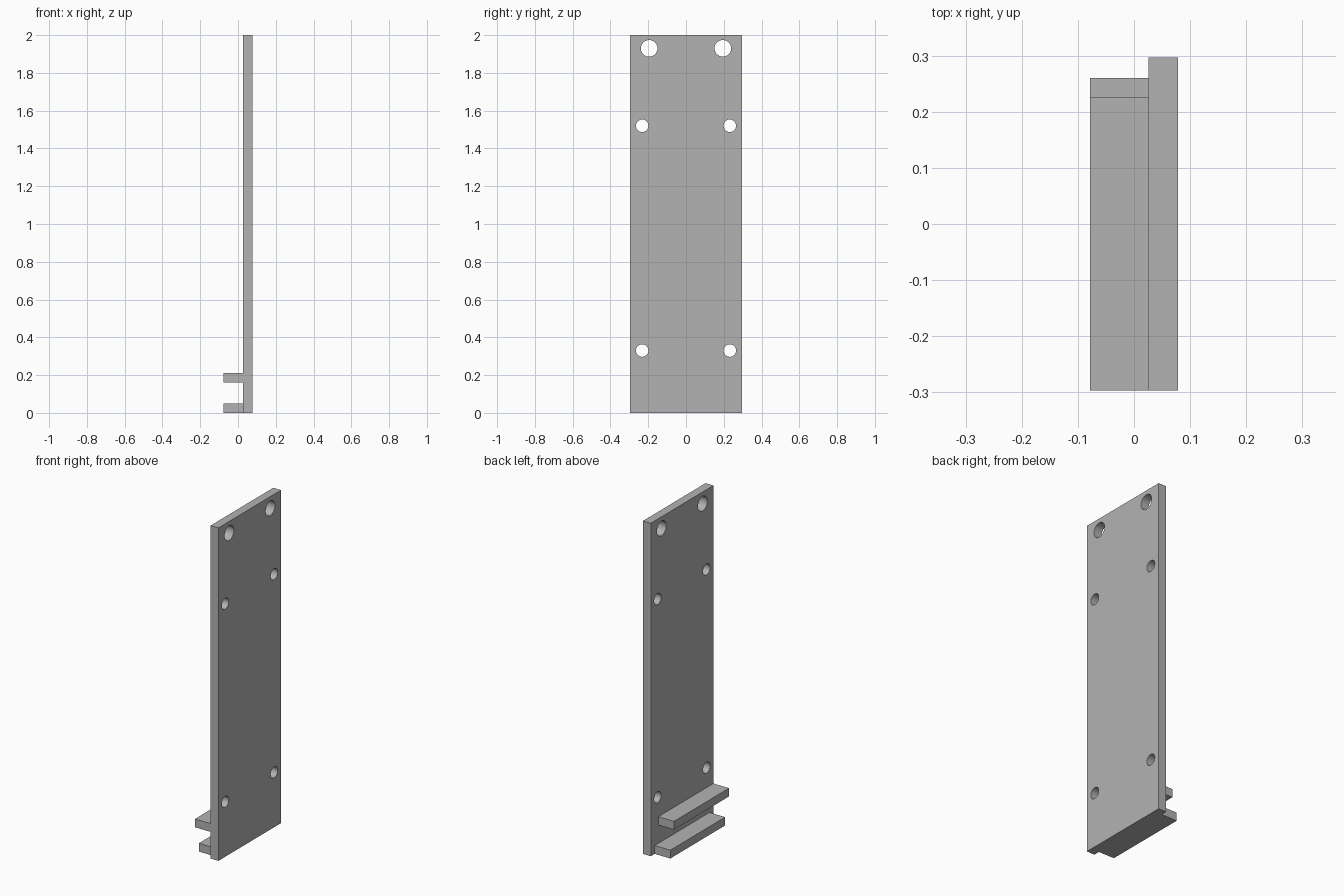
import bpy
import math

default = bpy.data.objects.get("Cube")
if default:
    bpy.data.objects.remove(default, do_unlink=True)

# Single plain material
GREY = (0.45, 0.45, 0.45, 1.0)
grey = bpy.data.materials.new("plain_grey")
grey.diffuse_color = GREY
grey.use_nodes = True
grey.node_tree.nodes["Principled BSDF"].inputs["Base Color"].default_value = GREY


def box(name, x, y, z):
    """Box spanning the given (low, high) ranges."""
    spans = (x, y, z)
    bpy.ops.mesh.primitive_cube_add(size=1, location=[(a + b) / 2 for a, b in spans])
    obj = bpy.context.object
    obj.name = name
    obj.scale = [b - a for a, b in spans]
    bpy.ops.object.transform_apply(location=False, rotation=False, scale=True)
    obj.data.materials.append(grey)
    return obj


def drill(target, y, z, radius):
    """Cut a round hole through the plate along x."""
    bpy.ops.mesh.primitive_cylinder_add(
        vertices=48, radius=radius, depth=0.3,
        location=(0.05, y, z), rotation=(0, math.pi / 2, 0))
    cutter = bpy.context.object
    cutter.hide_render = True
    cutter.data.materials.append(grey)
    mod = target.modifiers.new("hole", "BOOLEAN")
    mod.operation = "DIFFERENCE"
    mod.solver = "EXACT"
    mod.object = cutter
    bpy.context.view_layer.objects.active = target
    bpy.ops.object.modifier_apply(modifier=mod.name)
    bpy.data.objects.remove(cutter, do_unlink=True)


# Upright plate and its two rails
INNER, OUTER = 0.026, 0.078
HALF = 0.297
plate = box("back_plate", (INNER, OUTER), (-HALF, HALF), (0, 2))
box("lower_rail", (-OUTER, INNER), (-0.26, 0.26), (0, 0.05))
box("upper_rail", (-OUTER, INNER), (-HALF, 0.225), (0.16, 0.21))

# Mirrored pairs of holes: one large pair on top, two small pairs below
for y, z, radius in ((0.195, 1.93, 0.044), (0.232, 1.52, 0.033), (0.232, 0.33, 0.033)):
    for side in (-1, 1):
        drill(plate, side * y, z, radius)

# Smooth hole walls, sharp plate edges
bpy.ops.object.select_all(action="DESELECT")
plate.select_set(True)
bpy.context.view_layer.objects.active = plate
bpy.ops.object.shade_smooth_by_angle(angle=math.radians(30))
